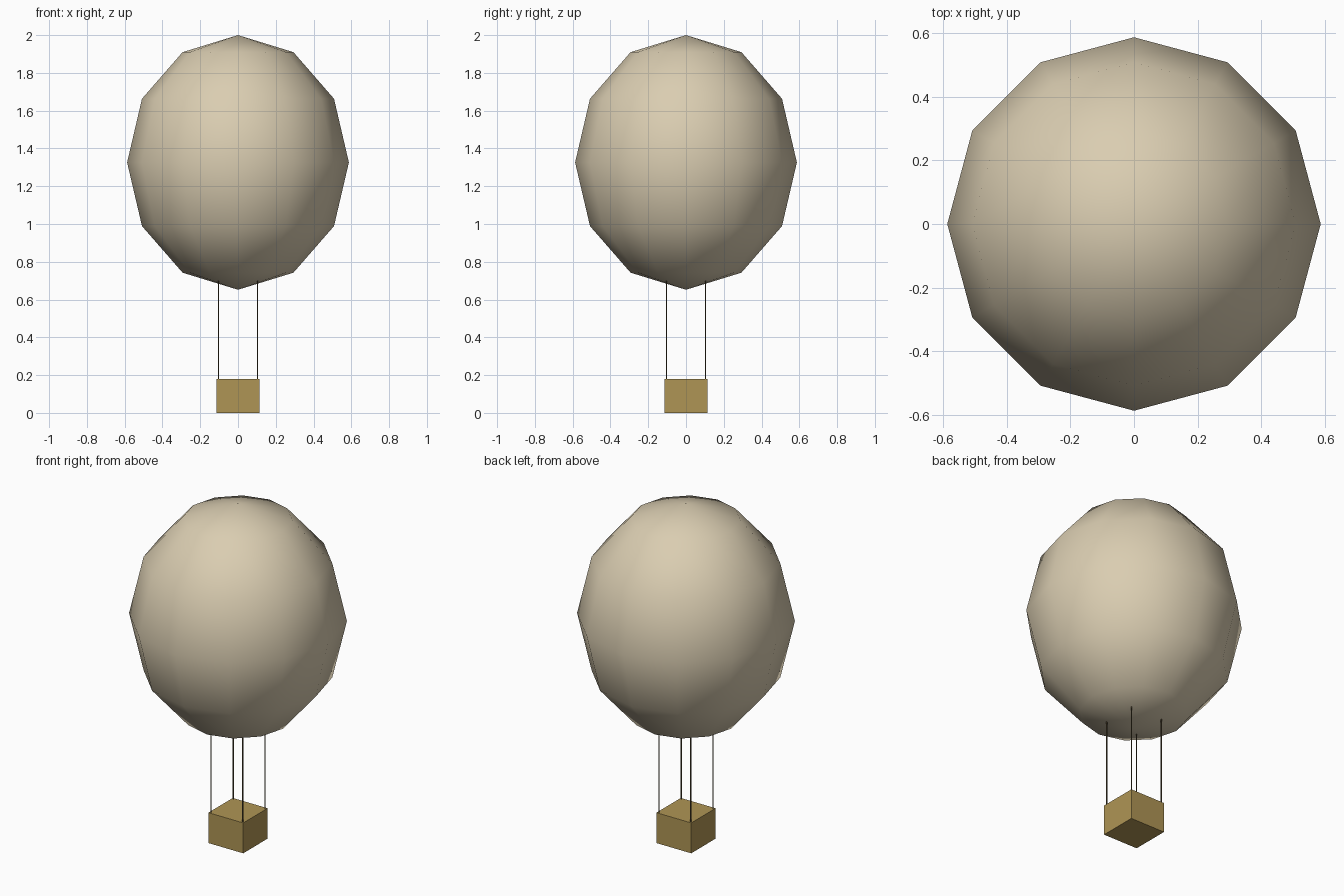
import bpy

cube = bpy.data.objects.get("Cube")
if cube:
    bpy.data.objects.remove(cube, do_unlink=True)


def material(name, rgb):
    mat = bpy.data.materials.new(name)
    mat.use_nodes = True
    mat.diffuse_color = (*rgb, 1)
    mat.node_tree.nodes["Principled BSDF"].inputs["Base Color"].default_value = (*rgb, 1)
    return mat


def finish(name, mat):
    obj = bpy.context.object
    obj.name = name
    obj.data.materials.append(mat)
    return obj


cream = material("cream_fabric", (0.70, 0.61, 0.44))
wicker = material("wicker", (0.43, 0.30, 0.09))
rope_brown = material("rope_brown", (0.10, 0.075, 0.035))

# Balloon envelope: low-poly sphere, stretched upward, smooth shaded
bpy.ops.mesh.primitive_uv_sphere_add(segments=12, ring_count=6, radius=1, location=(0, 0, 1.326))
envelope = finish("envelope", cream)
envelope.scale = (0.587, 0.587, 0.674)
bpy.ops.object.transform_apply(location=False, rotation=False, scale=True)
bpy.ops.object.shade_smooth()

# Basket: solid box
BASKET_WIDTH, BASKET_HEIGHT = 0.228, 0.18
bpy.ops.mesh.primitive_cube_add(size=1, location=(0, 0, BASKET_HEIGHT / 2))
basket = finish("basket", wicker)
basket.scale = (BASKET_WIDTH, BASKET_WIDTH, BASKET_HEIGHT)
bpy.ops.object.transform_apply(location=False, rotation=False, scale=True)

# Ropes: one at each basket corner, ending at the envelope
ROPE_BOTTOM, ROPE_TOP, ROPE_OFFSET = 0.17, 0.70, 0.104
for side_x, x in (("right", -1), ("left", 1)):
    for side_y, y in (("front", -1), ("back", 1)):
        bpy.ops.mesh.primitive_cylinder_add(
            vertices=8, radius=0.003, depth=ROPE_TOP - ROPE_BOTTOM,
            location=(x * ROPE_OFFSET, y * ROPE_OFFSET, (ROPE_TOP + ROPE_BOTTOM) / 2))
        finish(f"rope_{side_y}_{side_x}", rope_brown)
        bpy.ops.object.shade_smooth_by_angle()
